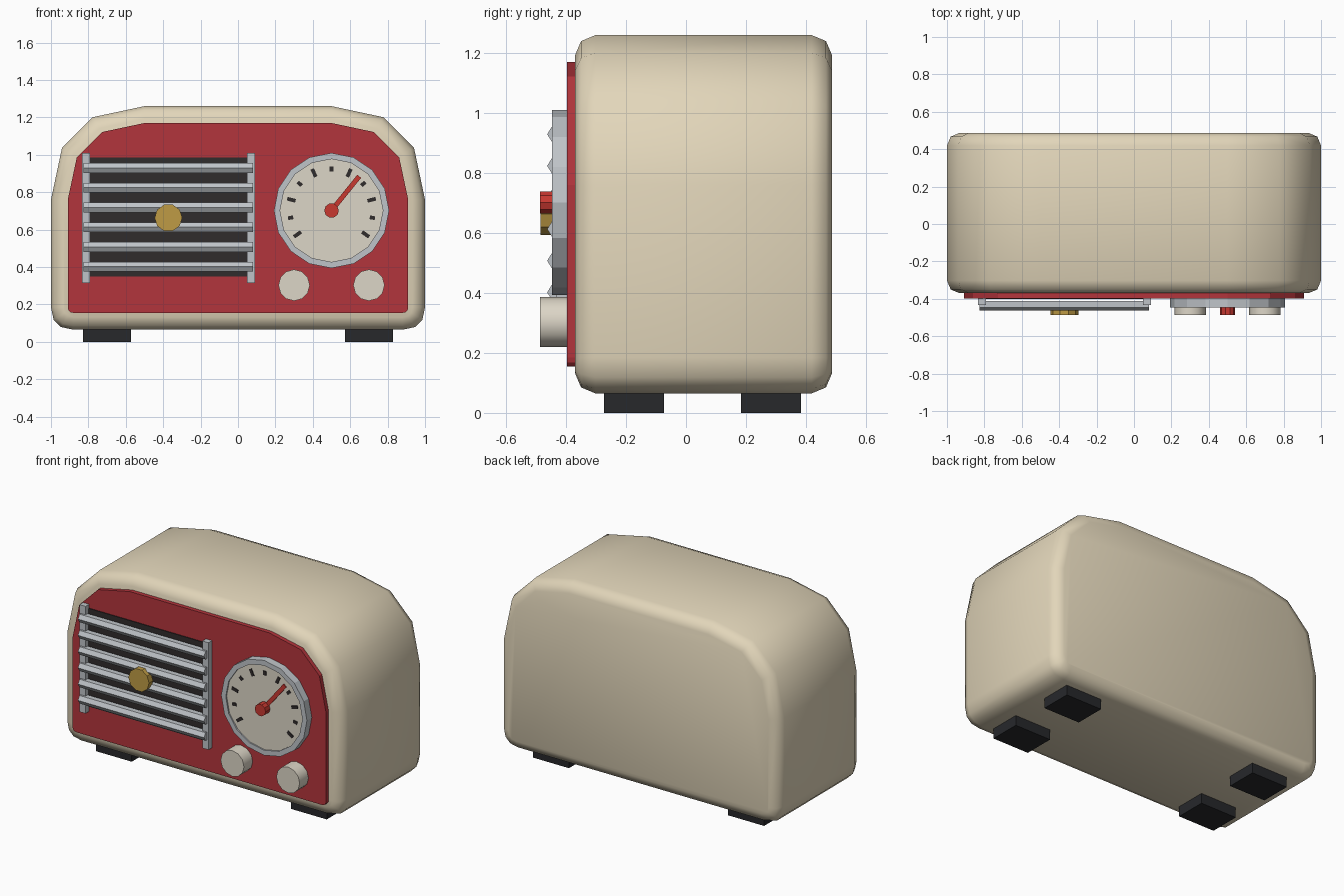
import bpy, bmesh
from math import radians, cos, sin, pi
from mathutils import Matrix

if "Cube" in bpy.data.objects:
    bpy.data.objects.remove(bpy.data.objects["Cube"])


def material(name, rgb):
    m = bpy.data.materials.new(name)
    m.diffuse_color = (*rgb, 1)
    m.use_nodes = True
    m.node_tree.nodes["Principled BSDF"].inputs["Base Color"].default_value = m.diffuse_color
    return m


CREAM = material("cream", (0.76, 0.67, 0.49))
RED = material("red", (0.45, 0.035, 0.045))
DARK = material("dark", (0.03, 0.025, 0.025))
RUBBER = material("rubber", (0.02, 0.021, 0.024))
CHROME = material("chrome", (0.52, 0.55, 0.58))
IVORY = material("ivory", (0.72, 0.67, 0.57))
GOLD = material("gold", (0.52, 0.33, 0.06))
NEEDLE = material("needle_red", (0.58, 0.04, 0.03))


def loft(name, rings, mat, smooth=None, closed=False):
    """Skin equal-length rings; cap the ends, or join last to first if closed."""
    bm = bmesh.new()
    vs = [[bm.verts.new(p) for p in r] for r in rings]
    n = len(vs[0])
    pairs = list(zip(vs, vs[1:])) + ([(vs[-1], vs[0])] if closed else [])
    for a, b in pairs:
        for i in range(n):
            j = (i + 1) % n
            bm.faces.new((a[i], a[j], b[j], b[i]))
    if not closed:
        bm.faces.new(vs[0])
        bm.faces.new(vs[-1])
    bmesh.ops.recalc_face_normals(bm, faces=bm.faces)
    me = bpy.data.meshes.new(name)
    bm.to_mesh(me)
    bm.free()
    ob = bpy.data.objects.new(name, me)
    bpy.context.collection.objects.link(ob)
    me.materials.append(mat)
    if smooth:
        bpy.ops.object.select_all(action='DESELECT')
        ob.select_set(True)
        bpy.context.view_layer.objects.active = ob
        bpy.ops.object.shade_smooth_by_angle(angle=radians(smooth))
    return ob


def box(name, x0, x1, y0, y1, z0, z1, mat):
    return loft(name, [[(x0, y, z0), (x1, y, z0), (x1, y, z1), (x0, y, z1)]
                       for y in (y0, y1)], mat)


def circle(cx, cz, r, y, n, turn=0.0):
    return [(cx + r * cos(turn + 2 * pi * i / n), y, cz + r * sin(turn + 2 * pi * i / n))
            for i in range(n)]


def disc(name, cx, cz, r, y0, y1, n, mat, smooth=None):
    return loft(name, [circle(cx, cz, r, y, n) for y in (y0, y1)], mat, smooth)


def radial_bar(name, angle, r0, r1, w, y0, y1, mat):
    """Flat bar on the dial, pointing outward at the given angle."""
    ob = box(name, r0, r1, y0, y1, -w / 2, w / 2, mat)
    ob.data.transform(Matrix.Translation((DX, 0, DZ)) @ Matrix.Rotation(-radians(angle), 4, 'Y'))
    return ob


def outline(d, y):
    """Cabinet silhouette, inset by d: large top corners, small bottom corners."""
    arc = [(1, 0), (0.882, 0.554), (0.554, 0.882), (0, 1)]
    R, r = 0.5 - d, 0.12 - d
    half = [(0.88 + r * b, 0.185 - r * a) for a, b in reversed(arc)]
    half = [(0.88 + r * a, 0.185 - r * b) for a, b in reversed(arc)]
    half += [(0.5 + R * a, 0.76 + R * b) for a, b in arc]
    return [(x, y, z) for x, z in half] + [(-x, y, z) for x, z in reversed(half)]


# Cabinet with rounded front and back rims, and red front panel
rim = [(0.067, -0.37), (0.02, -0.35), (0, -0.302), (0, 0.419), (0.02, 0.467), (0.067, 0.487)]
loft("cabinet", [outline(d, y) for d, y in rim], CREAM, 50)
loft("front_panel", [outline(0.09, -0.365), outline(0.09, -0.397)], RED)

# Feet
for sx in (-1, 1):
    for y in (-0.174, 0.284):
        box("foot", sx * 0.7 - 0.129, sx * 0.7 + 0.129, y - 0.1, y + 0.1, 0, 0.075, RUBBER)

# Speaker grille: dark backing, two posts, ridged slats, gold badge
box("grille_backing", -0.81, 0.07, -0.402, -0.39, 0.348, 0.985, DARK)
for x in (-0.812, 0.07):
    box("grille_post", x - 0.022, x + 0.022, -0.434, -0.39, 0.315, 1.01, CHROME)
slat = [(-0.412, -0.026), (-0.447, -0.026), (-0.463, 0), (-0.447, 0.026), (-0.412, 0.026)]
for i in range(6):
    z = 0.402 + 0.1055 * i
    loft("grille_slat", [[(x, a, z + b) for a, b in slat] for x in (-0.825, 0.08)], CHROME)
disc("grille_badge", -0.372, 0.663, 0.074, -0.445, -0.486, 10, GOLD)

# Tuning dial: bezel ring, recessed face, tick marks, needle and hub
DX, DZ = 0.5, 0.702
loft("dial_bezel", [circle(DX, DZ, r, y, 16) for r, y in
                    ((0.308, -0.39), (0.308, -0.447), (0.275, -0.447), (0.275, -0.39))],
     CHROME, closed=True)
disc("dial_face", DX, DZ, 0.278, -0.39, -0.438, 16, IVORY)
for i in range(11):
    h = 0.014 if i % 2 else 0.023
    radial_bar("dial_tick", -35 + 25 * i, 0.222 - h, 0.222 + h, 0.02, -0.442, -0.435, DARK)
radial_bar("dial_needle", 51, 0, 0.235, 0.026, -0.447, -0.44, NEEDLE)
disc("needle_hub", DX, DZ, 0.039, -0.44, -0.487, 10, NEEDLE)

# Control knobs
for x in (0.3, 0.7):
    disc("knob", x, 0.303, 0.084, -0.39, -0.487, 12, IVORY, 40)
